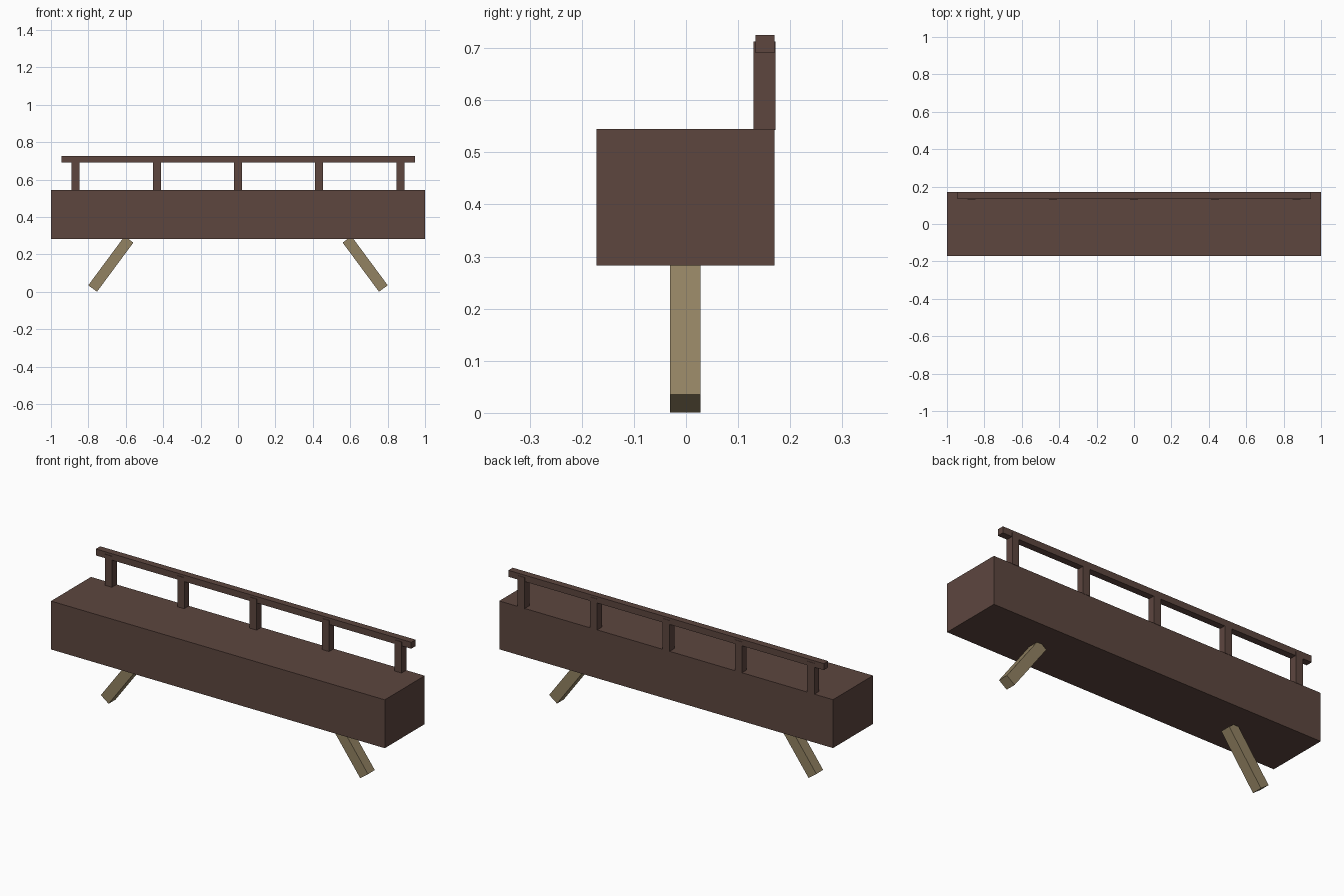
import bpy
import math

if "Cube" in bpy.data.objects:
    bpy.data.objects.remove(bpy.data.objects["Cube"])


def lin(c):
    c /= 255
    return c / 12.92 if c <= 0.04045 else ((c + 0.055) / 1.055) ** 2.4


def material(name, rgb):
    m = bpy.data.materials.new(name)
    m.diffuse_color = (*[lin(c) for c in rgb], 1)
    m.use_nodes = True
    m.node_tree.nodes["Principled BSDF"].inputs["Base Color"].default_value = m.diffuse_color
    return m


dark_brown = material("dark brown wood", (93, 70, 63))
tan = material("tan wood", (146, 130, 98))


def box(name, centre, size, mat, tilt=0):
    bpy.ops.mesh.primitive_cube_add(size=1, location=centre, rotation=(0, tilt, 0))
    ob = bpy.context.object
    ob.name = name
    ob.scale = size
    ob.data.materials.append(mat)
    return ob


# Long solid seat
box("seat", (0, -0.001, 0.414), (2, 0.342, 0.262), dark_brown)

# Low back rail carried on five posts
box("back_rail", (0, 0.1515, 0.708), (1.89, 0.037, 0.035), dark_brown)
for i in range(-2, 3):
    box(f"back_post_{i + 3}", (i * 0.434, 0.151, 0.628), (0.042, 0.042, 0.17), dark_brown)

# Two splayed square legs, tops sunk slightly into the seat
for side, label in ((-1, "left"), (1, "right")):
    box(f"{label}_leg", (side * 0.680, -0.0015, 0.149), (0.058, 0.058, 0.327),
        tan, -side * math.radians(36.5))
